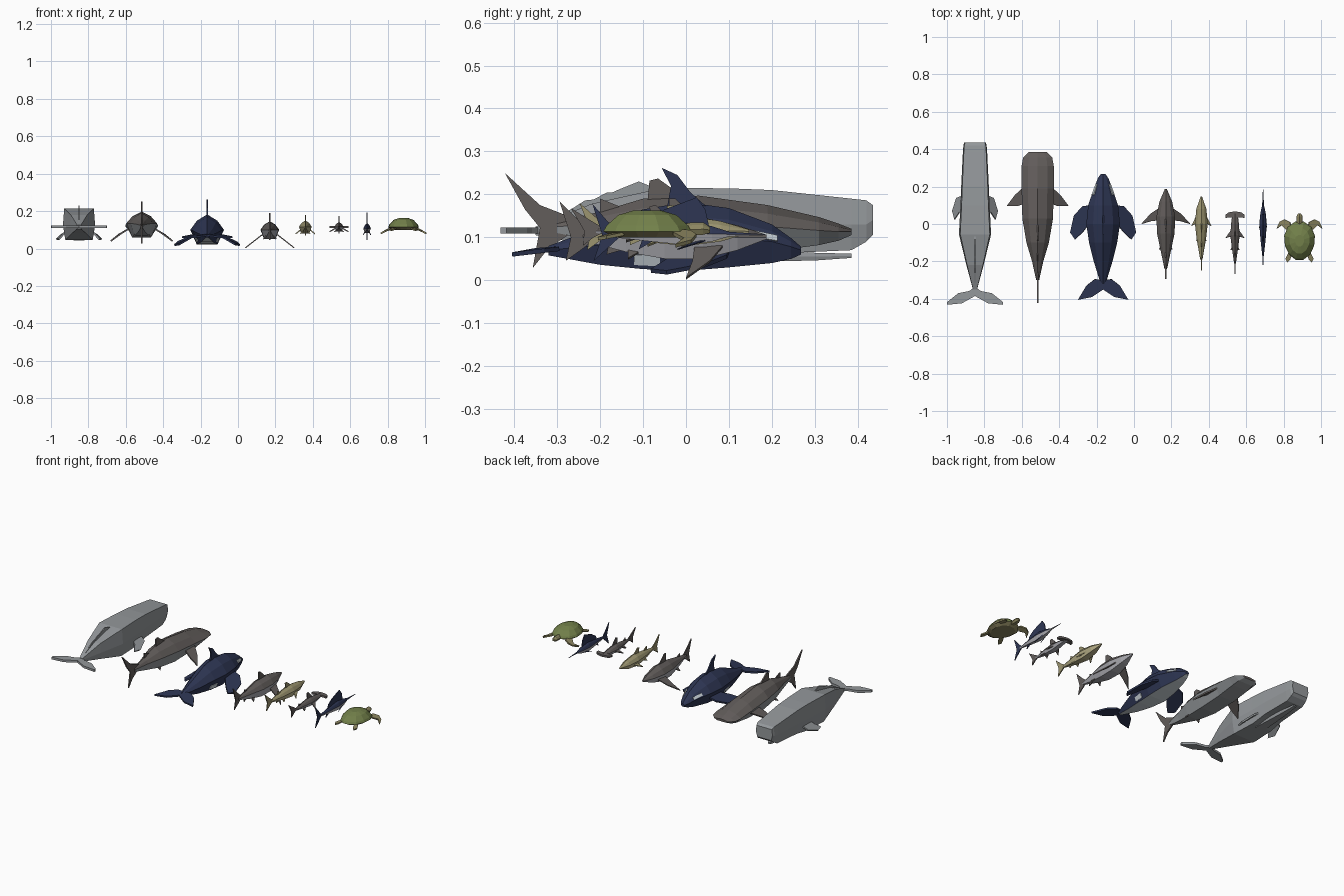
import bpy, bmesh, math
from mathutils import Vector
from mathutils.geometry import normal


def mat(name, r, g, b):
    m = bpy.data.materials.new(name)
    m.diffuse_color = [((c / 255 + 0.055) / 1.055) ** 2.4 for c in (r, g, b)] + [1]
    return m


GREY = mat("whale grey", 148, 152, 155)
DARK = mat("shark grey", 98, 93, 91)
NAVY = mat("deep navy", 46, 54, 84)
WHITE = mat("patch white", 205, 214, 220)
PALE = mat("pale belly", 172, 172, 178)
TAN = mat("sandy tan", 156, 149, 112)
CREAM = mat("cream belly", 185, 177, 138)
SHELL = mat("shell green", 114, 128, 74)
SKIN = mat("turtle skin", 140, 134, 96)

# half cross-sections: (share of half-width, share of height above/below the mid line)
FISH = [(0, 1), (.6, .6), (1, 0), (.62, -1)]
BOX = [(.92, 1), (1, 0), (.85, -1)]


def finish(name, bm, x, mats):
    bmesh.ops.recalc_face_normals(bm, faces=bm.faces)
    me = bpy.data.meshes.new(name)
    bm.to_mesh(me)
    bm.free()
    for m in mats:
        me.materials.append(m)
    ob = bpy.data.objects.new(name, me)
    ob.location.x = x
    bpy.context.collection.objects.link(ob)
    return ob


def loft(name, x, stations, mats, half=FISH, limit=-1):
    """Body along y; stations are (y, half-width, top, mid, bottom)."""
    ring = half + [(-a, b) for a, b in reversed(half) if a > 0]
    n = len(ring)
    bm = bmesh.new()
    rows = [[bm.verts.new((a * w, y, mid + b * ((top - mid) if b > 0 else (mid - bot))))
             for a, b in ring] for y, w, top, mid, bot in stations]
    for r0, r1 in zip(rows, rows[1:]):
        for j in range(n):
            k = (j + 1) % n
            f = bm.faces.new((r0[j], r0[k], r1[k], r1[j]))
            if len(mats) > 1 and ring[j][1] + ring[k][1] <= limit:
                f.material_index = 1      # belly faces
    bm.faces.new(rows[0])
    bm.faces.new(rows[-1])
    return finish(name, bm, x, mats)


def plate(name, x, pts, m, t=.006):
    """Thin slab from a flat outline."""
    pts = [Vector(p) for p in pts]
    off = normal(pts) * t / 2
    bm = bmesh.new()
    a = [bm.verts.new(p + off) for p in pts]
    b = [bm.verts.new(p - off) for p in pts]
    bm.faces.new(a)
    bm.faces.new(b[::-1])
    for i in range(len(a)):
        j = (i + 1) % len(a)
        bm.faces.new((a[i], a[j], b[j], b[i]))
    return finish(name, bm, x, [m])


def upright(name, x, yz, m, t=.006):
    return plate(name, x, [(0, y, z) for y, z in yz], m, t)


def pair(name, x, pts, m, t=.006):
    for s, side in ((1, "right"), (-1, "left")):
        plate(f"{name}_{side}", x, [(s * a, b, c) for a, b, c in pts], m, t)


# sperm whale
X = -.85
loft("sperm_whale_body", X, [
    (.435, .058, .175, .14, .105), (.42, .062, .186, .13, .09), (.385, .065, .19, .13, .07),
    (.2, .074, .21, .13, .062), (.1, .078, .214, .125, .045), (-.055, .086, .215, .125, .045),
    (-.22, .046, .178, .12, .08), (-.35, .011, .125, .115, .105)], [GREY], BOX)
loft("sperm_whale_jaw", X, [(.385, .01, .062, .057, .052), (.3, .018, .064, .055, .046),
                            (.08, .035, .08, .06, .042)], [GREY], BOX)
upright("sperm_whale_back_ridge", X, [
    (-.06, .21), (-.11, .23), (-.155, .212), (-.17, .205), (-.185, .204), (-.215, .188),
    (-.235, .186), (-.26, .17), (-.34, .125), (-.3, .12), (-.1, .18)], GREY)
pair("sperm_whale_flipper", X, [(.07, .15, .088), (.098, .14, .07), (.12, .07, .048),
                                (.108, .025, .05), (.085, .06, .075), (.07, .07, .088)], GREY, .01)
pair("sperm_whale_fluke", X, [(0, -.335, .116), (.03, -.358, .116), (.09, -.37, .116),
                              (.15, -.418, .116), (.148, -.432, .116), (.07, -.424, .116),
                              (0, -.385, .116)], GREY, .014)

# whale shark
X = -.515
loft("whale_shark_body", X, [
    (.385, .048, .12, .113, .105), (.355, .078, .132, .113, .092), (.31, .086, .147, .116, .082),
    (.19, .086, .175, .125, .066), (.03, .082, .197, .135, .06), (-.1, .06, .19, .135, .07),
    (-.2, .03, .16, .13, .088), (-.3, .008, .135, .125, .11)], [DARK, GREY])
upright("whale_shark_dorsal", X, [(.0, .19), (-.065, .237), (-.085, .232), (-.09, .18)], DARK, .008)
upright("whale_shark_second_dorsal", X, [(-.15, .17), (-.2, .19), (-.2, .155)], DARK)
upright("whale_shark_tail", X, [(-.25, .14), (-.34, .175), (-.422, .25), (-.375, .165), (-.34, .122),
                                (-.357, .028), (-.32, .075), (-.26, .115)], DARK, .008)
pair("whale_shark_pectoral", X, [(.07, .2, .105), (.12, .155, .076), (.165, .095, .04),
                                 (.11, .095, .08), (.07, .11, .105)], DARK, .008)
pair("whale_shark_pelvic", X, [(.03, -.07, .08), (.05, -.11, .06), (.02, -.11, .085)], DARK)

# orca
X = -.165
loft("orca_body", X, [
    (.268, .012, .078, .07, .06), (.245, .028, .098, .078, .05), (.2, .046, .13, .09, .04),
    (.1, .08, .168, .1, .03), (0, .09, .182, .1, .022), (-.1, .075, .165, .095, .026),
    (-.2, .05, .125, .082, .036), (-.32, .013, .08, .07, .058)], [NAVY, WHITE], limit=-2)
upright("orca_dorsal", X, [(.055, .165), (.01, .205), (-.02, .245), (-.057, .262), (-.035, .22),
                           (-.045, .165)], NAVY, .008)
pair("orca_flipper", X, [(.07, .1, .068), (.11, .095, .055), (.155, .045, .035), (.175, -.045, .018),
                         (.15, -.082, .022), (.11, -.045, .045), (.075, .0, .065)], NAVY, .01)
pair("orca_fluke", X, [(0, -.3, .074), (.045, -.295, .073), (.09, -.33, .069), (.135, -.405, .06),
                       (.06, -.39, .062), (0, -.35, .07)], NAVY, .01)
pair("orca_flank_patch", X, [(.065, -.06, .06), (.0535, -.06, .034), (.046, -.12, .037),
                             (.056, -.12, .06)], WHITE, .008)
pair("orca_eye_patch", X, [(.038, .212, .09), (.03, .212, .103), (.049, .155, .115),
                           (.059, .155, .1)], WHITE, .008)

# great white shark
X = .17
loft("great_shark_body", X, [
    (.188, .005, .106, .1, .096), (.12, .034, .128, .1, .07), (.04, .05, .146, .1, .05),
    (-.05, .047, .144, .1, .05), (-.14, .028, .126, .1, .066), (-.24, .007, .108, .1, .092)],
    [DARK, PALE])
upright("great_shark_dorsal", X, [(.03, .14), (-.025, .19), (-.04, .19), (-.04, .135)], DARK)
upright("great_shark_second_dorsal", X, [(-.15, .12), (-.18, .135), (-.18, .11)], DARK)
upright("great_shark_anal_fin", X, [(-.15, .07), (-.185, .06), (-.18, .085)], DARK)
upright("great_shark_tail", X, [(-.21, .108), (-.25, .14), (-.295, .185), (-.268, .1), (-.28, .045),
                                (-.245, .07), (-.215, .093)], DARK)
pair("great_shark_pectoral", X, [(.035, .085, .078), (.08, .055, .043), (.13, .0, .004),
                                 (.08, .015, .043), (.035, .02, .078)], DARK)
pair("great_shark_pelvic", X, [(.015, -.1, .07), (.035, -.135, .05), (.012, -.135, .075)], DARK)

# lemon-coloured shark
X = .36
loft("sandy_shark_body", X, [
    (.147, .004, .118, .114, .11), (.08, .027, .138, .115, .09), (0, .034, .15, .116, .08),
    (-.08, .025, .14, .115, .088), (-.19, .006, .12, .114, .108)], [TAN, CREAM])
upright("sandy_shark_dorsal", X, [(.01, .145), (-.03, .175), (-.045, .173), (-.04, .138)], TAN)
upright("sandy_shark_second_dorsal", X, [(-.09, .135), (-.12, .152), (-.125, .125)], TAN)
upright("sandy_shark_anal_fin", X, [(-.1, .095), (-.13, .082), (-.13, .108)], TAN)
upright("sandy_shark_tail", X, [(-.17, .12), (-.2, .138), (-.248, .18), (-.222, .115), (-.23, .07),
                                (-.2, .092), (-.175, .108)], TAN)
pair("sandy_shark_pectoral", X, [(.025, .045, .1), (.052, -.01, .078), (.025, .005, .1)], TAN)
pair("sandy_shark_pelvic", X, [(.012, -.06, .092), (.026, -.09, .08), (.008, -.09, .095)], TAN)

# hammerhead
X = .54
loft("hammerhead_body", X, [
    (.055, .014, .122, .115, .108), (0, .021, .132, .115, .1), (-.06, .025, .142, .115, .092),
    (-.12, .018, .134, .115, .098), (-.21, .005, .12, .115, .11)], [DARK, PALE])
pair("hammerhead_hammer", X, [(0, .068, .115), (.035, .062, .115), (.05, .05, .115), (.05, .032, .115),
                              (.03, .036, .115), (0, .03, .115)], DARK, .012)
upright("hammerhead_dorsal", X, [(-.03, .132), (-.07, .175), (-.085, .172), (-.08, .13)], DARK)
upright("hammerhead_second_dorsal", X, [(-.14, .125), (-.165, .14), (-.17, .118)], DARK)
upright("hammerhead_tail", X, [(-.19, .12), (-.22, .138), (-.268, .168), (-.237, .115), (-.24, .08),
                               (-.215, .1), (-.195, .11)], DARK)
pair("hammerhead_pectoral", X, [(.015, -.025, .11), (.05, -.075, .09), (.015, -.065, .11)], DARK)
pair("hammerhead_pelvic", X, [(.01, -.11, .1), (.024, -.14, .09), (.007, -.14, .103)], DARK)

# sailfish
X = .69
loft("sailfish_body", X, [
    (.185, .001, .107, .106, .105), (.1, .005, .113, .107, .102), (.06, .014, .126, .108, .09),
    (0, .02, .136, .108, .082), (-.08, .014, .125, .107, .09), (-.17, .004, .11, .105, .1)],
    [NAVY, PALE])
upright("sailfish_sail", X, [(.055, .12), (.045, .165), (.025, .193), (-.01, .18), (-.05, .165),
                             (-.085, .142), (-.095, .115)], NAVY, .005)
upright("sailfish_tail", X, [(-.155, .108), (-.185, .14), (-.218, .178), (-.195, .105), (-.215, .045),
                             (-.182, .075), (-.155, .1)], NAVY, .005)
upright("sailfish_anal_fin", X, [(-.07, .095), (-.11, .072), (-.1, .1)], NAVY, .005)
pair("sailfish_pectoral", X, [(.012, .045, .092), (.02, -.02, .072), (.01, .025, .09)], NAVY, .004)

# sea turtle
X = .885
N = 12
bm = bmesh.new()
rows = []
for scale, z in ((.75, .1), (1, .114), (.93, .127), (.66, .152), (.3, .163)):
    row = []
    for i in range(N):
        a = 2 * math.pi * (i + .5) / N
        taper = 1 + .1 * math.sin(a)      # shell is wider at the front
        row.append(bm.verts.new((.083 * scale * taper * math.cos(a),
                                 -.09 + .106 * scale * math.sin(a), z)))
    rows.append(row)
for k in range(4):
    for i in range(N):
        j = (i + 1) % N
        bm.faces.new((rows[k][i], rows[k][j], rows[k + 1][j], rows[k + 1][i])).material_index = int(k == 0)
bm.faces.new(rows[0]).material_index = 1
bm.faces.new(rows[-1])
finish("turtle_shell", bm, X, [SHELL, SKIN])
loft("turtle_head", X, [(.056, .008, .124, .117, .11), (.04, .017, .135, .119, .106),
                        (.015, .017, .135, .118, .105), (-.02, .014, .128, .117, .106)], [SKIN])
pair("turtle_front_flipper", X, [(.045, -.02, .115), (.05, .01, .113), (.08, .024, .104),
                                 (.105, .012, .09), (.122, -.025, .08), (.095, -.005, .095),
                                 (.07, -.03, .108)], SKIN, .009)
pair("turtle_rear_flipper", X, [(.035, -.15, .11), (.055, -.145, .108), (.075, -.185, .1),
                                (.065, -.205, .097), (.05, -.19, .102)], SKIN, .008)
